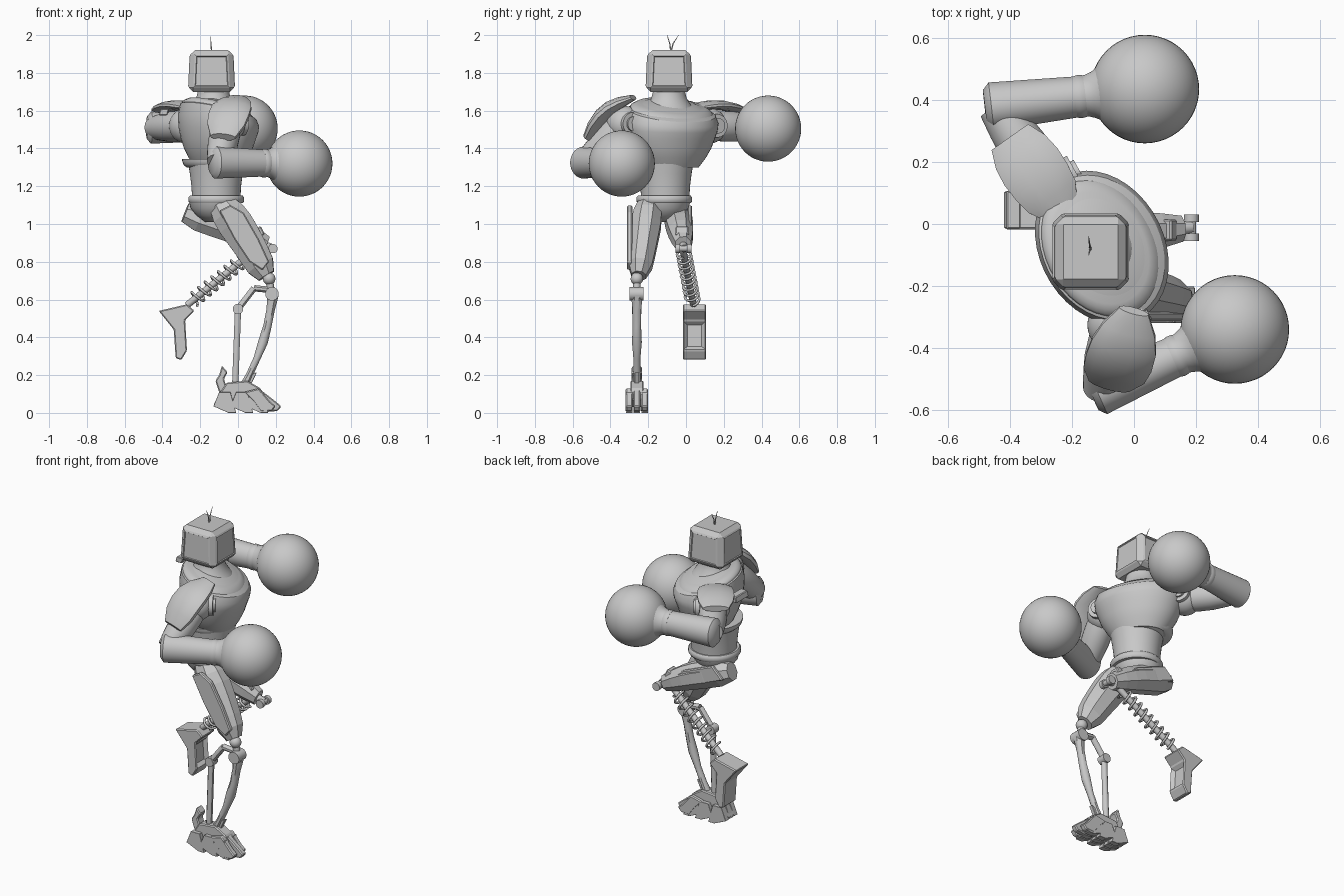
import bpy, bmesh, math
from mathutils import Vector, Matrix

if "Cube" in bpy.data.objects:
    bpy.data.objects.remove(bpy.data.objects["Cube"])

GREY = (.58, .58, .58, 1)
mat = bpy.data.materials.new("plain grey")
mat.use_nodes = True
mat.diffuse_color = GREY
mat.node_tree.nodes["Principled BSDF"].inputs["Base Color"].default_value = GREY


def shade(ob, angle):
    bpy.ops.object.select_all(action='DESELECT')
    ob.select_set(True)
    bpy.context.view_layer.objects.active = ob
    bpy.ops.object.shade_smooth_by_angle(angle=math.radians(angle))


def finish(name, bm, smooth):
    bmesh.ops.recalc_face_normals(bm, faces=bm.faces[:])
    me = bpy.data.meshes.new(name)
    bm.to_mesh(me)
    bm.free()
    ob = bpy.data.objects.new(name, me)
    bpy.context.collection.objects.link(ob)
    me.materials.append(mat)
    if smooth:
        shade(ob, smooth)
    return ob


def sweep(name, start, end, radii, wide=1, bow=(0, 0, 0), sides=24, up=(0, 0, 1), smooth=45):
    """Loft evenly spaced rings from start to end; wide scales them across the up direction."""
    bm = bmesh.new()
    a, b, bow, u = Vector(start), Vector(end), Vector(bow), Vector(up)
    t = (b - a).normalized()
    u = (u - t * u.dot(t)).normalized()
    v = t.cross(u) * wide
    rings = []
    for k, r in enumerate(radii):
        s = k / (len(radii) - 1)
        c = a.lerp(b, s) + bow * math.sin(math.pi * s)
        angles = [(i + .5) * math.tau / sides for i in range(sides)]
        rings.append([bm.verts.new(c + (u * math.cos(w) + v * math.sin(w)) * r) for w in angles])
    for lo, hi in zip(rings, rings[1:]):
        for i in range(sides):
            j = (i + 1) % sides
            bm.faces.new((lo[i], lo[j], hi[j], hi[i]))
    bm.faces.new(rings[0])
    bm.faces.new(rings[-1])
    return finish(name, bm, smooth)


def rod(name, a, b, r, sides=12):
    along_z = abs(a[1] - b[1]) < .02
    return sweep(name, a, b, [r, r], sides=sides, up=(0, 1, 0) if along_z else (0, 0, 1))


def ball(name, c, r):
    bm = bmesh.new()
    bmesh.ops.create_uvsphere(bm, u_segments=48, v_segments=24, radius=r,
                              matrix=Matrix.Translation(c))
    return finish(name, bm, 60)


def prism(name, outline, y, half, bevel=.006, slot=False):
    """Side outline in x and z, given thickness along y."""
    bm = bmesh.new()
    sides = [[bm.verts.new((x, y + s * half, z)) for x, z in outline] for s in (-1, 1)]
    n = len(outline)
    for i in range(n):
        j = (i + 1) % n
        bm.faces.new((sides[0][i], sides[0][j], sides[1][j], sides[1][i]))
    for s in sides:
        bm.faces.new(s)
    bmesh.ops.recalc_face_normals(bm, faces=bm.faces[:])
    bmesh.ops.bevel(bm, geom=bm.edges[:], offset=bevel, segments=1, affect='EDGES')
    if slot:
        bm.normal_update()
        front = [f for f in bm.faces if f.normal.x > .8 and f.calc_area() > .008]
        bmesh.ops.inset_individual(bm, faces=front, thickness=.025, depth=-.02)
    return finish(name, bm, 0)


# Torso, turned about the vertical
yaw = math.radians(29)
fwd = Vector((math.cos(yaw), math.sin(yaw), 0))
side = Vector((math.sin(yaw), -math.cos(yaw), 0))


def upright(name, low, high, radii, wide=1, x=-.13, y=-.09, push=0):
    c = Vector((x, y, 0)) + fwd * push
    up = Vector((0, 0, 1))
    return sweep(name, c + up * low, c + up * high, radii, wide, sides=40, up=side)


chest = upright("chest", 1.3, 1.65, [.15, .19, .22, .24, .255, .26, .245, .13], .77, push=.03)
collar = upright("collar", 1.595, 1.635, [.23, .232, .226, .21, .19], .76, push=.025)
# Collar line dips at the front and rises at the back
for part in (chest, collar):
    for v in part.data.vertices:
        blend = min(max((v.co.z - 1.46) / .15, 0), 1)
        v.co.z -= .3 * blend * (v.co - Vector((-.13, -.09, 0))).dot(fwd)
upright("chest_hem", 1.3, 1.345, [.155, .172, .178, .18], .9)
upright("abdomen", 1.14, 1.33, [.128, .132, .14, .15], x=-.115, y=-.11)
upright("belt", 1.11, 1.15, [.14, .148, .148, .148, .14], x=-.115, y=-.115)
upright("pelvis", 1.01, 1.12, [.05, .1, .13, .14], .95, x=-.125, y=-.115)
upright("neck", 1.59, 1.74, [.15, .12, .095, .086, .085], .95)

# Head: tapered box with framed panels, vents and aerials
bm = bmesh.new()
bmesh.ops.create_cube(bm, size=1)
for v in bm.verts:
    k = .22 if v.co.z > 0 else .24
    v.co = Vector((v.co.x * k, v.co.y * k, v.co.z * .22)) + Vector((-.14, -.09, 1.81))
bmesh.ops.bevel(bm, geom=bm.edges[:], offset=.022, segments=1, affect='EDGES')
bm.normal_update()
panels = [f for f in bm.faces if f.calc_area() > .01 and abs(f.normal.z) < .5]
bmesh.ops.inset_individual(bm, faces=panels, thickness=.014, depth=.005)
bmesh.ops.inset_individual(bm, faces=panels, thickness=.004, depth=-.005)
finish("head", bm, 0)
for i in range(5):
    y = -.155 + i * .03
    rod("screen_vent", (-.04, y, 1.89), (-.03, y, 1.89), .003)
for y in (-.1, -.04):
    sweep("aerial", (-.14, -.08, 1.91), (-.146, y, 2), [.004, .003, .001],
          bow=(0, -.2 * (y + .08), 0), sides=6, up=(1, 0, 0))


# Arms: forearm flares into the round glove
def arm(tag, shoulder, elbow, glove):
    s, e, g = Vector(shoulder), Vector(elbow), Vector(glove)
    steps = [i / 20 for i in range(1, 21)]
    radii = [.06] + [.086 - .02 * t + .07 * (max(t - .75, 0) * 4) ** 2 for t in steps]
    sweep(tag + "_forearm", e.lerp(g, -.075), e.lerp(g, .78), radii, .93, sides=28)
    sweep(tag + "_cuff", e.lerp(g, .53), e.lerp(g, .6), [.073, .076, .076, .073], .92)
    ball(tag + "_glove", g, .175)
    sweep(tag + "_upper_arm", s, e, [.07, .08, .08, .072, .06])
    ball(tag + "_shoulder", s, .095)
    for r, d in ((.062, .095), (.04, .108)):
        rod(tag + "_shoulder_cap", s + fwd * .03, s + fwd * d, r, sides=24)


arm("right", (-.055, -.325, 1.53), (-.105, -.535, 1.325), (.325, -.34, 1.32))
arm("left", (-.27, .12, 1.52), (-.445, .38, 1.51), (.035, .435, 1.505))
sweep("right_shoulder_plate", (-.08, -.52, 1.46), (0, -.28, 1.67),
      [.07, .105, .113, .11, .09, .05], .34, (0, -.02, .035), 12, (1, 0, .15))
sweep("left_shoulder_plate", (-.23, .04, 1.615), (-.4, .28, 1.605),
      [.06, .095, .105, .108, .1, .075], .24, (0, 0, .02), 12, (.8, .6, 0))
prism("left_shoulder_flap", [(-.42, 1.575), (-.375, 1.575), (-.365, 1.61), (-.41, 1.61)],
      .045, .06, .004)

# Standing leg
sweep("right_thigh", (-.09, -.195, 1.11), (.15, -.25, .725),
      [.06, .08, .085, .082, .078, .074, .068, .042], 1.2, (.01, 0, 0), 8, (0, 1, 0), 0)
prism("right_thigh_plate", [(-.1, 1.07), (-.04, 1.1), (.03, 1.06), (.11, .92), (.165, .8),
                            (.13, .755), (.06, .8), (-.02, .92)], -.298, .014)
y = -.26
ball("right_knee_ball", (.165, y, .71), .033)
rod("right_knee_link", (.165, y, .71), (.18, y, .62), .02)
rod("right_knee_hub", (.18, y - .04, .63), (.18, y + .035, .63), .036, sides=20)
sweep("right_shin", (.185, y, .63), (.02, y, .12), [.034, .024, .024, .028, .02, .02, .027],
      bow=(.03, 0, 0), sides=8, up=(0, 1, 0))
prism("right_shin_fin", [(.06, .2), (.1, .215), (.06, .13), (.04, .13)], y, .012, .002)
calf = [(.18, .65), (.085, .66), (0, .55), (-.015, .14)]
for (x0, z0), (x1, z1) in zip(calf, calf[1:]):
    rod("right_calf_strut", (x0, y, z0), (x1, y, z1), .018, 8)
rod("right_calf_pivot", (0, y - .025, .55), (0, y + .025, .55), .028)

# Clawed foot
prism("right_foot", [(-.13, .04), (-.1, .1), (-.06, .16), (.05, .17), (.12, .13),
                     (.14, .07), (.08, .03), (-.03, .04)], y, .035)
for k in (-1, 0, 1):
    toe_y, reach = y + k * .041, .23 - abs(k) * .03
    prism("right_toe", [(.03, .11), (.11, .13), (reach - .03, .06), (reach, .035),
                        (reach - .02, .01), (reach - .08, .005), (.08, .06)], toe_y, .018)
    for x in (-.1, -.01, .07):
        prism("right_sole_claw", [(x, .11), (x + .06, .11), (x + .09, 0), (x + .05, 0),
                                  (x - .03, .035)], toe_y, .017, .001)
prism("right_heel_spur", [(-.085, .25), (-.055, .215), (-.075, .18), (-.05, .11),
                          (-.1, .11), (-.12, .17), (-.1, .2)], y, .028)

# Raised leg with a coil spring shin
sweep("left_thigh", (-.28, -.05, 1.06), (.15, -.015, .89),
      [.05, .075, .077, .075, .07, .06, .045], 1.1, (.01, 0, .01), 8, (0, 1, 0), 0)
prism("left_thigh_plate", [(-.27, 1.03), (-.2, 1.1), (0, 1.02), (.09, .95), (.06, .915),
                           (-.1, .96)], .02, .012)
rod("left_knee_shaft", (.1, -.02, .905), (.185, -.01, .87), .022)
rod("left_knee_axle", (.185, -.045, .87), (.185, .025, .87), .016)
for y in (-.043, .018):
    rod("left_knee_hub", (.185, y - .012, .87), (.185, y + .012, .87), .025, sides=16)
prism("left_knee_guard", [(.07, .96), (.12, .99), (.14, .95), (.11, .9)], -.02, .035)
top, foot = Vector((.12, -.02, .885)), Vector((-.27, .04, .57))
rod("left_shin_rod", top, foot, .018)
axis = (foot - top).normalized()
u = axis.cross(Vector((0, 1, 0))).normalized()
v = axis.cross(u)
curve = bpy.data.curves.new("left_shin_spring", 'CURVE')
curve.dimensions = '3D'
curve.bevel_depth = .007
curve.bevel_resolution = 1
spline = curve.splines.new('POLY')
turns, steps = 9, 16
spline.points.add(turns * steps)
for i, p in enumerate(spline.points):
    w = i / steps * math.tau
    c = top.lerp(foot, .12 + .8 * i / (turns * steps))
    p.co = (*(c + (u * math.cos(w) + v * math.sin(w)) * .037), 1)
spring = bpy.data.objects.new("left_shin_spring", curve)
bpy.context.collection.objects.link(spring)
curve.materials.append(mat)
bpy.ops.object.select_all(action='DESELECT')
spring.select_set(True)
bpy.context.view_layer.objects.active = spring
bpy.ops.object.convert(target='MESH')
prism("left_foot", [(-.42, .54), (-.27, .575), (-.23, .54), (-.28, .49), (-.27, .33),
                    (-.3, .28), (-.33, .29), (-.34, .44)], .045, .062, slot=True)
